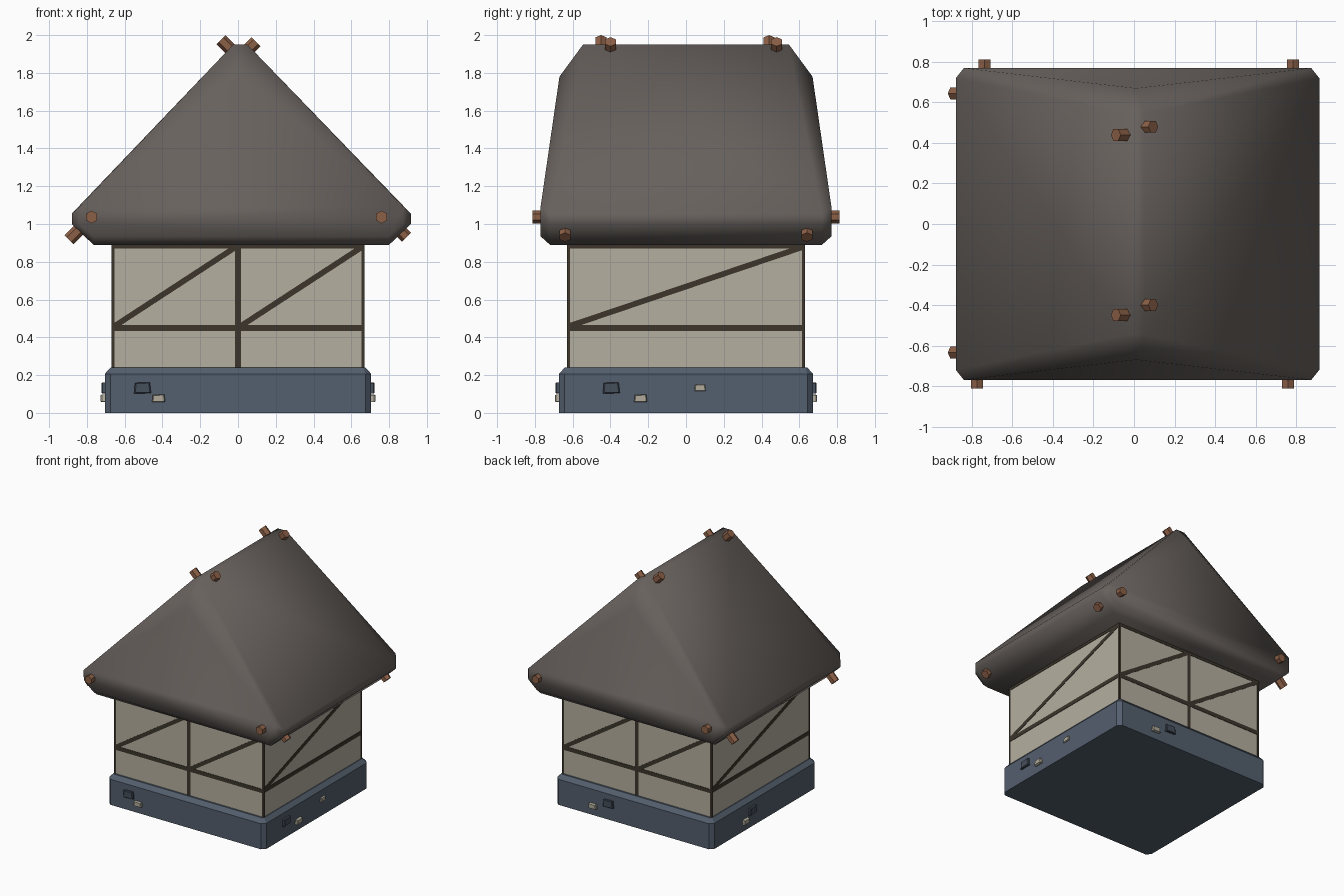
import bpy, bmesh, math
from mathutils import Vector, Matrix

if "Cube" in bpy.data.objects:
    bpy.data.objects.remove(bpy.data.objects["Cube"])


def mat(name, rgb):
    m = bpy.data.materials.new(name)
    m.diffuse_color = (*rgb, 1)
    m.use_nodes = True
    m.node_tree.nodes["Principled BSDF"].inputs["Base Color"].default_value = m.diffuse_color
    return m


ROOF = mat("roof grey brown", (0.135, 0.118, 0.108))
PLASTER = mat("plaster cream", (0.46, 0.43, 0.35))
TIMBER = mat("timber dark brown", (0.045, 0.036, 0.025))
STONE = mat("foundation blue", (0.088, 0.114, 0.156))
DARK = mat("dark stone", (0.06, 0.077, 0.105))
PALE = mat("pale stone", (0.44, 0.41, 0.33))
PEG = mat("peg brown", (0.26, 0.115, 0.063))


def finish(bm, name, material, smooth=False):
    bmesh.ops.recalc_face_normals(bm, faces=bm.faces)
    me = bpy.data.meshes.new(name)
    bm.to_mesh(me)
    bm.free()
    me.materials.append(material)
    for p in me.polygons:
        p.use_smooth = smooth
    ob = bpy.data.objects.new(name, me)
    bpy.context.collection.objects.link(ob)
    return ob


def hull(name, pts, material, smooth=False):
    bm = bmesh.new()
    for p in pts:
        bm.verts.new(p)
    r = bmesh.ops.convex_hull(bm, input=bm.verts)
    loose = [v for v in bm.verts if not v.link_faces]
    bmesh.ops.delete(bm, geom=loose, context='VERTS')
    bmesh.ops.dissolve_limit(bm, angle_limit=0.01, verts=bm.verts, edges=bm.edges)
    return finish(bm, name, material, smooth)


def octagon(hx, hy, c, z):
    return [(sx * a, sy * b, z) for sx in (-1, 1) for sy in (-1, 1)
            for a, b in ((hx - c, hy), (hx, hy - c))]


# foundation with chamfered corners and top edge
hull("foundation", octagon(0.705, 0.672, 0.03, 0) + octagon(0.705, 0.672, 0.03, 0.207)
     + octagon(0.675, 0.642, 0.012, 0.24), STONE)

# plaster walls
WX, WY = 0.668, 0.627
hull("walls", [(x, y, z) for x in (-WX, WX) for y in (-WY, WY) for z in (0.22, 0.91)], PLASTER)


def face_point(side, u, z, d):
    """u along a wall seen from outside, d outward; sides: front, right, back, left"""
    p = Vector((u, -d, z))
    return Matrix.Rotation(side * math.pi / 2, 4, 'Z') @ p


def bar(side, name, a, b, w, d):
    a, b = Vector(a), Vector(b)
    t = (b - a).normalized()
    n = Vector((-t.y, t.x)) * w / 2
    quad = (a - n, b - n, b + n, a + n)
    hull(name, [face_point(side, q.x, q.y, d + e) for q in quad for e in (-0.005, 0.003)], TIMBER)


# painted timber framing
for side, label in enumerate(("front", "right", "back", "left")):
    ends = side % 2 == 0
    h, d = (WX, WY) if ends else (WY, WX)
    bar(side, label + "_rail", (-h, 0.45), (h, 0.45), 0.032, d)
    bar(side, label + "_top_beam", (-h, 0.882), (h, 0.882), 0.026, d)
    for s in (-1, 1):
        bar(side, label + "_corner_post", (s * (h - 0.006), 0.24), (s * (h - 0.006), 0.89), 0.014, d)
    if ends:
        bar(side, label + "_middle_post", (0, 0.24), (0, 0.89), 0.03, d)
        for u in (-h, 0):
            bar(side, label + "_brace", (u + 0.015, 0.46), (u + h - 0.015, 0.876), 0.03, d)
    else:
        bar(side, label + "_brace", (-h + 0.01, 0.46), (h - 0.015, 0.876), 0.03, d)


# stones standing out of the foundation: side, u, z, width, height, depth, colour
def stone(side, u, z, w, h, depth, m):
    d = 0.672 if side % 2 == 0 else 0.705
    pts = []
    for k, out in ((1, -0.01), (1, depth * 0.7), (0.85, depth)):
        for a, b in ((-1, -1), (1, -0.9), (0.85, 1), (-0.9, 0.9)):
            pts.append(face_point(side, u + a * k * w / 2, z + b * k * h / 2, d + out))
    hull("stone", pts, m)


for side, ud, up in ((0, -0.505, -0.42), (1, -0.395, -0.24), (2, -0.22, -0.36), (3, -0.16, -0.25)):
    stone(side, ud, 0.132, 0.09, 0.06, 0.018, DARK)
    stone(side, up, 0.077, 0.07, 0.04, 0.022, PALE)
stone(1, 0.075, 0.133, 0.06, 0.035, 0.012, PALE)

# roof: steep gable ends with small clipped peaks and chamfered eaves
pts = []
for sy in (-1, 1):
    pts += [(-0.025, sy * 0.545, 1.95), (0.05, sy * 0.545, 1.95), (0.01, sy * 0.67, 1.78)]
    for sx, xe, xi in ((-1, -0.88, -0.765), (1, 0.915, 0.80)):
        xc = xe - sx * 0.04
        pts += [(xe, sy * 0.72, 1.055), (xe, sy * 0.72, 1.0), (xc, sy * 0.77, 1.09),
                (xc, sy * 0.77, 1.0), (xi, sy * 0.77, 0.935), (xi, sy * 0.72, 0.89)]
hull("roof", pts, ROOF, True)


# wooden pegs: centre of outer end and outward axis
def peg(end, axis, depth=0.11):
    axis = Vector(axis).normalized()
    bm = bmesh.new()
    bmesh.ops.create_cone(bm, cap_ends=True, segments=6, radius1=0.034, radius2=0.034, depth=depth)
    rot = axis.to_track_quat('Z', 'Y').to_matrix().to_4x4()
    bmesh.ops.transform(bm, verts=bm.verts,
                        matrix=Matrix.Translation(Vector(end) - axis * depth / 2) @ rot)
    finish(bm, "peg", PEG)


for y in (-0.45, 0.44):
    peg((-0.09, y, 1.976), (-1, 0, 1))
for y in (-0.40, 0.48):
    peg((0.095, y, 1.965), (1, 0, 1))
for y in (-0.635, 0.645):
    peg((-0.895, y, 0.917), (-1, 0, -1))
for y in (-0.64, 0.64):
    peg((0.892, y, 0.93), (1, 0, -1))
for x, y in ((-0.775, -1), (0.76, -1), (-0.738, 1), (0.785, 1)):
    peg((x, y * 0.812, 1.037), (0, y, 0))
